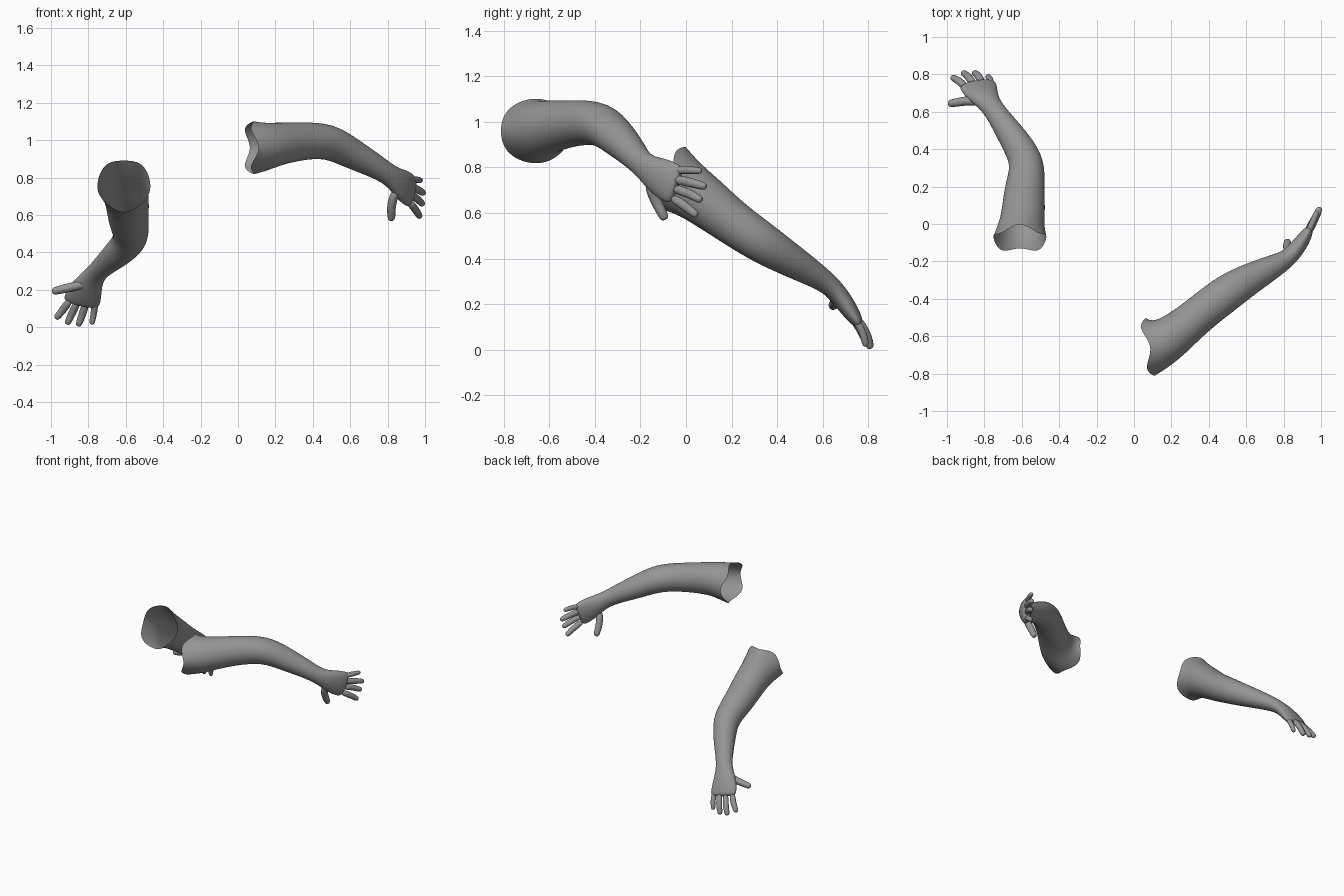
import bpy, bmesh, math
from mathutils import Vector

if "Cube" in bpy.data.objects:
    bpy.data.objects.remove(bpy.data.objects["Cube"], do_unlink=True)

skin = bpy.data.materials.new("grey skin")
skin.use_nodes = True
GREY = (0.3, 0.3, 0.3, 1)
skin.diffuse_color = GREY
skin.node_tree.nodes["Principled BSDF"].inputs["Base Color"].default_value = GREY


def loft(name, stations, wide, sides, rim_axis=None, jag=0.0):
    """Smooth tube through (x, y, z, half width, half thickness) stations.
    With rim_axis the start stays open, with a scalloped rim."""
    bm = bmesh.new()
    pts = [Vector(s[:3]) for s in stations]
    rings = []
    for i, s in enumerate(stations):
        t = (pts[min(i + 1, len(pts) - 1)] - pts[max(i - 1, 0)]).normalized()
        if i == 0 and rim_axis:
            t = Vector(rim_axis).normalized()
        w = Vector(wide)
        w = (w - t * w.dot(t)).normalized()
        n = t.cross(w)
        ring = []
        for k in range(sides):
            a = math.tau * k / sides
            p = pts[i] + w * math.cos(a) * s[3] + n * math.sin(a) * s[4]
            if i == 0:
                p += t * jag * math.cos(4 * a)
            ring.append(bm.verts.new(p))
        rings.append(ring)
    for r, q in zip(rings, rings[1:]):
        for k in range(sides):
            j = (k + 1) % sides
            bm.faces.new((r[k], r[j], q[j], q[k]))
    bm.faces.new(rings[-1])
    if not rim_axis:
        bm.faces.new(rings[0][::-1])
    bmesh.ops.recalc_face_normals(bm, faces=bm.faces)
    mesh = bpy.data.meshes.new(name)
    bm.to_mesh(mesh)
    bm.free()
    mesh.materials.append(skin)
    mesh.shade_smooth()
    ob = bpy.data.objects.new(name, mesh)
    bpy.context.collection.objects.link(ob)
    sub = ob.modifiers.new("smooth", "SUBSURF")
    sub.levels = sub.render_levels = 2
    return ob


def digit(name, path, wide, r):
    """Finger: swells at the joints, rounded at the tip."""
    a, b = Vector(path[-2]), Vector(path[-1])
    shape = [(*p, r * 1.15, r * 1.1) for p in path[:-1]]
    for f, k in ((0.5, 1.05), (0.85, 0.95), (1.0, 0.6)):
        shape.append((*a.lerp(b, f), r * k, r * k))
    loft(name, shape, wide, 8)


# Right arm: reaches back and down, thumb outward
A_WIDE = (1, 0, 0)
loft("right_arm", [
    (-.61, -.08, .76, .145, .155),
    (-.60, .0, .71, .122, .125),
    (-.59, .08, .655, .118, .115),
    (-.585, .2, .56, .108, .1),
    (-.565, .325, .475, .094, .094),
    (-.625, .43, .41, .083, .08),
    (-.70, .54, .345, .066, .062),
    (-.765, .635, .285, .054, .045),
    (-.81, .69, .215, .088, .044),
    (-.833, .737, .145, .104, .034),
    (-.842, .755, .118, .092, .024)],
    A_WIDE, 16, (0, .9, -.42), .022)

A_DIGITS = {
    "thumb": [(-.80, .655, .235), (-.89, .66, .215), (-.995, .642, .19)],
    "index_finger": [(-.895, .725, .15), (-.93, .762, .1), (-.975, .785, .045)],
    "middle_finger": [(-.855, .745, .14), (-.885, .787, .08), (-.915, .81, .015)],
    "ring_finger": [(-.81, .75, .14), (-.83, .79, .075), (-.855, .81, .005)],
    "little_finger": [(-.762, .74, .14), (-.77, .775, .08), (-.782, .79, .015)],
}

# Left arm: reaches out to the side, thumb downward
B_WIDE = (0, 0, -1)
loft("left_arm", [
    (.07, -.66, .96, .145, .16),
    (.14, -.64, .965, .132, .135),
    (.21, -.6, .98, .117, .116),
    (.335, -.495, .995, .103, .1),
    (.485, -.375, 1.0, .098, .104),
    (.605, -.3, .93, .084, .088),
    (.73, -.235, .865, .066, .068),
    (.825, -.185, .805, .055, .047),
    (.875, -.125, .765, .086, .045),
    (.92, -.06, .73, .094, .034),
    (.932, -.035, .72, .082, .024)],
    B_WIDE, 16, (1, .15, 0), .025)

B_DIGITS = {
    "thumb": [(.845, -.165, .735), (.82, -.135, .66), (.82, -.09, .57)],
    "index_finger": [(.915, -.065, .67), (.945, -.01, .635), (.975, .05, .587)],
    "middle_finger": [(.92, -.06, .71), (.955, .005, .69), (.99, .07, .655)],
    "ring_finger": [(.925, -.06, .75), (.96, .01, .737), (.995, .09, .715)],
    "little_finger": [(.92, -.065, .785), (.95, -.005, .79), (.98, .07, .785)],
}

for side, wide, digits in (("right", A_WIDE, A_DIGITS), ("left", B_WIDE, B_DIGITS)):
    for part, path in digits.items():
        thumb = part == "thumb"
        radius = .024 if thumb else .017 if "little" in part else .02
        digit(f"{side}_{part}", path, (0, 1, 0) if thumb else wide, radius)
